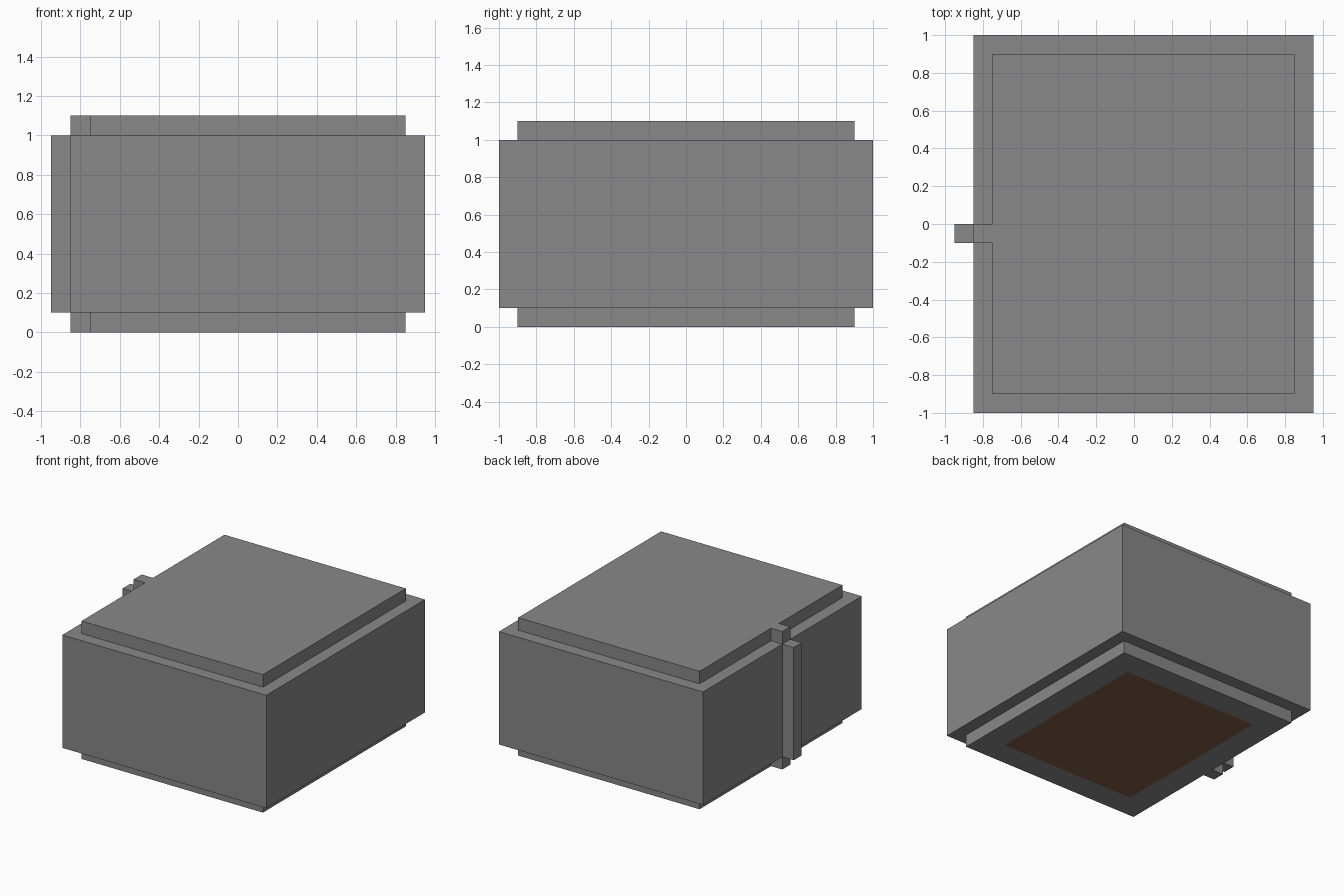
import bpy
import bmesh

default_cube = bpy.data.objects.get("Cube")
if default_cube:
    bpy.data.objects.remove(default_cube, do_unlink=True)


def make_material(name, rgb):
    mat = bpy.data.materials.new(name)
    mat.use_nodes = True
    color = (*rgb, 1.0)
    mat.diffuse_color = color
    mat.node_tree.nodes["Principled BSDF"].inputs["Base Color"].default_value = color
    return mat


grey = make_material("stone grey", (0.246, 0.246, 0.246))
brown = make_material("dark brown", (0.213, 0.110, 0.064))


def box(name, low, high, panel_inset=None):
    """Box between two corners, optionally with a brown panel inset in its underside."""
    bm = bmesh.new()
    bmesh.ops.create_cube(bm, size=1)
    for v in bm.verts:
        v.co = [b if c > 0 else a for c, a, b in zip(v.co, low, high)]
    bm.normal_update()
    if panel_inset:
        underside = [f for f in bm.faces if f.normal.z < -0.9]
        bmesh.ops.inset_region(bm, faces=underside, thickness=panel_inset,
                               use_even_offset=True)
        for f in underside:
            f.material_index = 1
    mesh = bpy.data.meshes.new(name)
    bm.to_mesh(mesh)
    bm.free()
    mesh.materials.append(grey)
    if panel_inset:
        mesh.materials.append(brown)
    obj = bpy.data.objects.new(name, mesh)
    bpy.context.collection.objects.link(obj)
    return obj


# Main block
box("body", (-0.85, -1, 0.1), (0.95, 1, 1))

# Stepped plates, each with a short tab reaching to the side of the body
for name, z, inset in (("bottom", 0, 0.2), ("top", 1, None)):
    box(name + "_plate", (-0.75, -0.9, z), (0.85, 0.9, z + 0.1), inset)
    box(name + "_tab", (-0.85, -0.1, z), (-0.75, 0, z + 0.1))

# Upright strip on the side, between the two tabs
box("side_strip", (-0.95, -0.1, 0.1), (-0.85, 0, 1))
